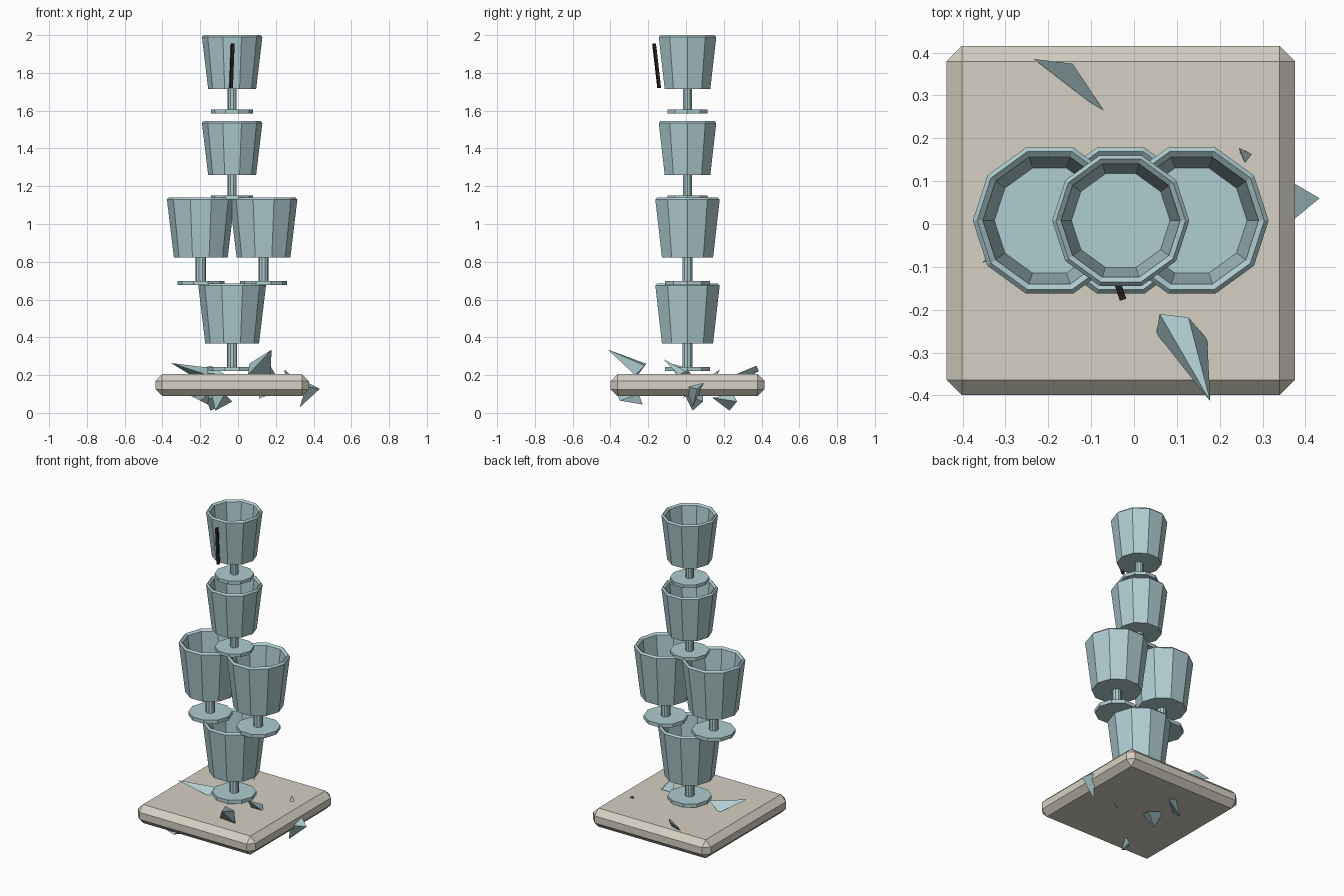
import bpy, bmesh, math
from mathutils import Vector

default = bpy.data.objects.get("Cube")
if default:
    bpy.data.objects.remove(default, do_unlink=True)


def make_material(name, rgb):
    mat = bpy.data.materials.new(name)
    color = (*rgb, 1)
    mat.diffuse_color = color
    mat.use_nodes = True
    node = next(n for n in mat.node_tree.nodes if n.type == 'BSDF_PRINCIPLED')
    node.inputs["Base Color"].default_value = color
    return mat


GLASS = make_material("pale_teal_glass", (0.43, 0.61, 0.64))
STONE = make_material("warm_grey_stone", (0.66, 0.63, 0.54))
DARK = make_material("near_black", (0.02, 0.016, 0.013))


def finish(bm, name, mat):
    """Turn a bmesh into a flat shaded object."""
    bmesh.ops.recalc_face_normals(bm, faces=bm.faces)
    mesh = bpy.data.meshes.new(name)
    bm.to_mesh(mesh)
    bm.free()
    mesh.materials.append(mat)
    obj = bpy.data.objects.new(name, mesh)
    bpy.context.collection.objects.link(obj)
    return obj


def box(name, center, size, mat):
    bm = bmesh.new()
    bmesh.ops.create_cube(bm, size=1)
    bmesh.ops.scale(bm, vec=size, verts=bm.verts)
    obj = finish(bm, name, mat)
    obj.location = center
    return obj


# Goblet profile (radius, height): foot, stem, bowl, rim, inner wall
PROFILE = [(0.111, 0), (0.111, 0.02), (0.024, 0.02), (0.024, 0.13),
           (0.127, 0.13), (0.16, 0.405), (0.151, 0.415), (0.139, 0.405),
           (0.115, 0.175)]
SIDES = 10


def goblet(name, x, z, scale):
    bm = bmesh.new()
    rings = []
    for radius, height in PROFILE:
        ring = []
        for i in range(SIDES):
            a = math.tau * i / SIDES
            ring.append(bm.verts.new((radius * math.cos(a), radius * math.sin(a), height)))
        rings.append(ring)
    for low, high in zip(rings, rings[1:]):
        for i in range(SIDES):
            j = (i + 1) % SIDES
            bm.faces.new((low[i], low[j], high[j], high[i]))
    bm.faces.new(rings[0])
    bm.faces.new(rings[-1])
    obj = finish(bm, name, GLASS)
    obj.location = (x, 0.008, z)
    obj.scale = (scale, scale, scale)


def shard(name, *points):
    """Angular splinter: the convex hull of a few corners."""
    bm = bmesh.new()
    for p in points:
        bm.verts.new(p)
    bmesh.ops.convex_hull(bm, input=bm.verts)
    finish(bm, name, GLASS)


# Stone slab with chamfered edges
MIDDLE = -0.031
slab = box("base_slab", (MIDDLE, 0.008, 0.147), (0.813, 0.815, 0.116), STONE)
bevel = slab.modifiers.new("chamfer", 'BEVEL')
bevel.width = 0.036
bevel.segments = 1

# Stack of goblets: a large one, a large pair, then two smaller ones
LARGE = 1.12
goblet("bottom_goblet", MIDDLE, 0.221, LARGE)
for side, x in (("right", -0.197), ("left", 0.135)):
    goblet(side + "_goblet", x, 0.676, LARGE)
goblet("upper_goblet", MIDDLE, 1.13, 1)
goblet("top_goblet", MIDDLE, 1.585, 1)

# Thin dark stick leaning beside the top goblet
start, end = Vector((-0.037, -0.142, 1.72)), Vector((-0.028, -0.169, 1.955))
stick = box("dark_stick", (start + end) / 2, (0.016, 0.016, (end - start).length), DARK)
stick.rotation_euler = (end - start).to_track_quat('Z', 'Y').to_euler()

# Shards resting on the slab
shard("front_shard", (0.178, -0.414, 0.335), (0.06, -0.21, 0.26), (0.127, -0.218, 0.25),
      (0.171, -0.269, 0.2), (0.052, -0.255, 0.2))
shard("back_shard", (-0.234, 0.385, 0.22), (-0.143, 0.374, 0.25), (-0.063, 0.253, 0.2),
      (-0.14, 0.33, 0.19))
shard("right_shard", (-0.354, -0.09, 0.264), (-0.16, 0, 0.24), (-0.16, -0.05, 0.2),
      (-0.25, 0.03, 0.2))
shard("foot_shard", (0.15, -0.12, 0.285), (0.2, -0.04, 0.2), (0.12, -0.04, 0.2),
      (0.17, 0, 0.22))
shard("small_shard", (0.245, 0.178, 0.23), (0.28, 0.16, 0.2), (0.262, 0.136, 0.2),
      (0.25, 0.16, 0.19))

# Shard piercing the left edge of the slab
shard("left_edge_shard", (0.433, 0.06, 0.127), (0.37, 0.097, 0.16), (0.36, 0, 0.14),
      (0.327, 0.035, 0.03))

# Shards poking out below the slab
shard("under_front_shard", (-0.25, -0.36, 0.09), (-0.16, -0.23, 0.045), (-0.2, -0.35, 0.065),
      (-0.15, -0.25, 0.1))
shard("under_back_shard", (-0.147, 0.23, 0.012), (-0.03, 0.27, 0.06), (-0.17, 0.14, 0.08),
      (-0.1, 0.25, 0.1))
shard("under_middle_shard", (-0.12, 0.035, 0.012), (-0.03, 0.09, 0.06), (-0.14, 0.09, 0.1),
      (-0.07, -0.01, 0.1))
shard("under_small_shard", (0.11, -0.02, 0.075), (0.15, 0, 0.09), (0.13, 0.01, 0.1),
      (0.11, 0, 0.1))
